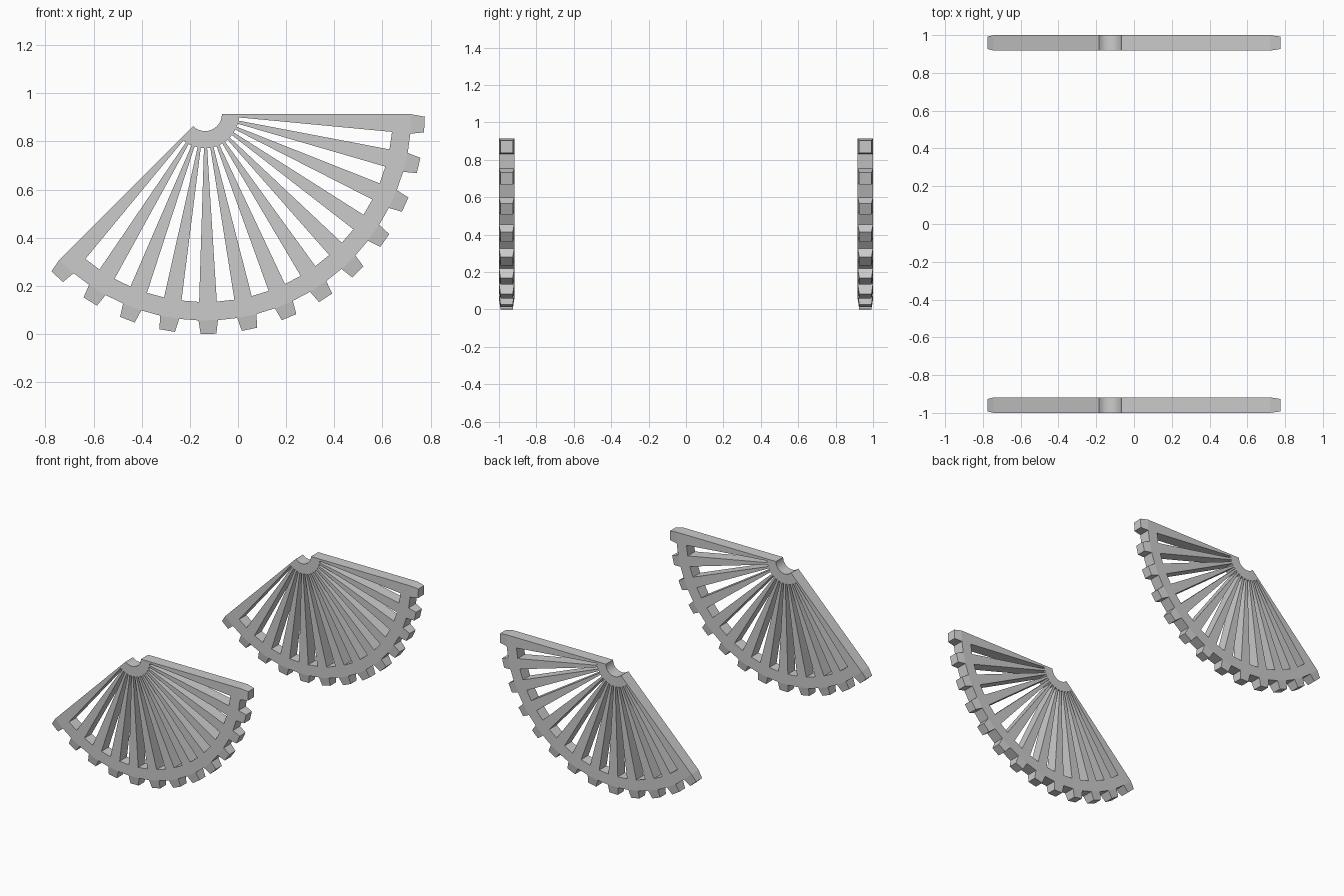
import bpy, bmesh
from math import cos, sin, radians, atan2, hypot, degrees
from mathutils import Vector

if "Cube" in bpy.data.objects:
    bpy.data.objects.remove(bpy.data.objects["Cube"])

CX, CZ = -0.137, 0.913            # pivot of the fan
STEPS, STEP = 25, 5.4             # 135 degree fan, spokes on even steps
RADII = (0.07, 0.141, 0.78, 0.857)  # hub in/out, rim in/out
TIP_R = 0.913
THICK = 0.082


def polar(r, deg, y):
    a = radians(deg)
    return Vector((CX + r * cos(a), y, CZ - r * sin(a)))


def gear_fan(name, y0):
    bm = bmesh.new()
    # flat fan: hub band, radial spokes, rim band
    grid = [[bm.verts.new(polar(r, k * STEP, y0)) for r in RADII]
            for k in range(STEPS + 1)]
    for k in range(STEPS):
        for band in range(3):
            if band == 1 and k % 2:
                continue
            a, b = grid[k], grid[k + 1]
            bm.faces.new((a[band], a[band + 1], b[band + 1], b[band]))
    # thickness
    ext = bmesh.ops.extrude_face_region(bm, geom=bm.faces[:])
    new = [g for g in ext["geom"] if isinstance(g, bmesh.types.BMVert)]
    bmesh.ops.translate(bm, verts=new, vec=(0, THICK, 0))
    bmesh.ops.recalc_face_normals(bm, faces=bm.faces[:])
    # tapered teeth grown from the rim at every spoke
    ym = y0 + THICK / 2
    outer = []
    for f in bm.faces:
        if all(hypot(v.co.x - CX, v.co.z - CZ) > RADII[3] - 0.002 for v in f.verts):
            c = f.calc_center_median()
            k = int(degrees(atan2(CZ - c.z, c.x - CX)) / STEP)
            if k % 2 == 0:
                outer.append((f, (k + 0.5) * STEP))
    for f, mid in outer:
        tip = bmesh.ops.extrude_discrete_faces(bm, faces=[f])["faces"][0]
        for v in tip.verts:
            ang = degrees(atan2(CZ - v.co.z, v.co.x - CX))
            v.co = polar(TIP_R, mid + (ang - mid) * 0.76, ym + (v.co.y - ym) * 0.8)
    bmesh.ops.recalc_face_normals(bm, faces=bm.faces[:])
    mesh = bpy.data.meshes.new(name)
    bm.to_mesh(mesh)
    bm.free()
    ob = bpy.data.objects.new(name, mesh)
    bpy.context.collection.objects.link(ob)
    return ob


# matching pair, one at each side
gear_fan("front_gear_fan", -1.0)
gear_fan("back_gear_fan", 1.0 - THICK)
